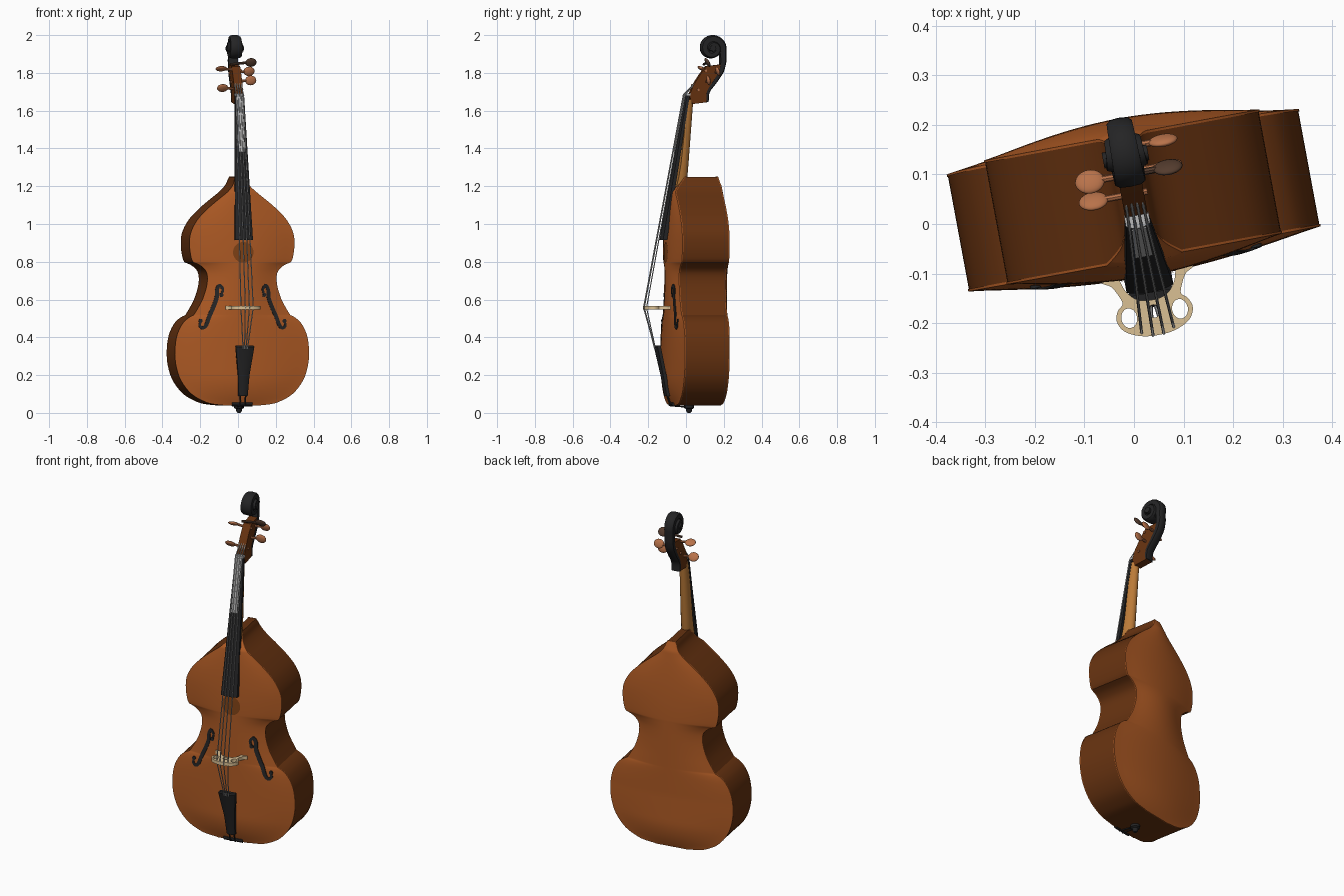
import bpy, bmesh, math
from mathutils import Matrix, Vector

if "Cube" in bpy.data.objects:
    bpy.data.objects.remove(bpy.data.objects["Cube"])

# The instrument is modelled straight (u, v, z), then turned about 10 degrees
TURN = Matrix.Rotation(math.radians(10.5), 4, 'Z') @ Matrix.Translation((0.008, 0, 0))

def colour(name, r, g, b):
    m = bpy.data.materials.new(name)
    m.diffuse_color = [(c / 255 / 12.92 if c < 11 else ((c / 255 + 0.055) / 1.055) ** 2.4)
                       for c in (r, g, b)] + [1]
    m.use_nodes = True
    m.node_tree.nodes["Principled BSDF"].inputs["Base Color"].default_value = m.diffuse_color
    return m

PLATE = colour("varnish orange", 174, 90, 36)
RIB = colour("dark brown", 102, 50, 16)
BLACK = colour("ebony black", 36, 36, 37)
NECK = colour("tan maple", 186, 122, 56)
CREAM = colour("cream wood", 218, 192, 148)
STEEL = colour("string grey", 184, 184, 184)
COPPER = colour("copper brown", 184, 114, 74)
DUSK = colour("dusky brown", 84, 60, 46)
AMBER = colour("deep amber", 128, 66, 22)

def finish(name, bm, mat, angle=40):
    bmesh.ops.recalc_face_normals(bm, faces=bm.faces)
    me = bpy.data.meshes.new(name)
    bm.to_mesh(me)
    bm.free()
    me.materials.append(mat)
    ob = bpy.data.objects.new(name, me)
    bpy.context.collection.objects.link(ob)
    ob.matrix_world = TURN
    bpy.ops.object.select_all(action='DESELECT')
    ob.select_set(True)
    bpy.context.view_layer.objects.active = ob
    bpy.ops.object.shade_smooth_by_angle(angle=math.radians(angle))
    return ob

def loft(name, rings, mat, cap=True, cyclic=True, angle=40):
    bm = bmesh.new()
    vs = [[bm.verts.new(p) for p in r] for r in rings]
    n = len(vs[0])
    for a, b in zip(vs, vs[1:]):
        for i in range(n if cyclic else n - 1):
            j = (i + 1) % n
            bm.faces.new((a[i], a[j], b[j], b[i]))
    if cap:
        bm.faces.new(vs[0])
        bm.faces.new(vs[-1])
    return finish(name, bm, mat, angle)

def spline(pts, n=5, closed=False):
    pts = [Vector(p) for p in pts]
    k, out = len(pts), []
    for i in range(k if closed else k - 1):
        if closed:
            a, b, c, d = (pts[(i + o) % k] for o in (-1, 0, 1, 2))
        else:
            a, b, c, d = pts[max(i - 1, 0)], pts[i], pts[i + 1], pts[min(i + 2, k - 1)]
        for s in range(n):
            t = s / n
            out.append(0.5 * (2 * b + (c - a) * t + (2 * a - 5 * b + 4 * c - d) * t * t
                              + (3 * b - a - 3 * c + d) * t ** 3))
    return out if closed else out + [pts[-1]]

def tube(name, pts, r, mat, sides=8):
    pts = [Vector(p) for p in pts]
    rings = []
    for i, p in enumerate(pts):
        d = (pts[min(i + 1, len(pts) - 1)] - pts[max(i - 1, 0)]).normalized()
        s = d.cross(Vector((0, 1, 0))).normalized()
        q = s.cross(d)
        rings.append([p + r * (s * math.cos(2 * math.pi * k / sides) + q * math.sin(2 * math.pi * k / sides))
                      for k in range(sides)])
    return loft(name, rings, mat)

# Half outline of the body: lower bout, waist, upper bout, as (half width, z)
lower = [(.09, .04), (.15, .046), (.20, .06), (.27, .10), (.326, .17), (.353, .25), (.359, .33),
         (.348, .41), (.32, .47), (.288, .502), (.258, .518)]
waist = [(.258, .518), (.241, .545), (.211, .60), (.191, .66), (.184, .71), (.192, .75),
         (.222, .78), (.26, .797)]
upper = [(.26, .797), (.271, .82), (.28, .88), (.275, .95), (.24, 1.02), (.184, 1.08),
         (.125, 1.13), (.075, 1.17), (.043, 1.205), (.03, 1.235), (.022, 1.25)]
half = spline(lower, 4)[:-1] + spline(waist, 4)[:-1] + spline(upper, 4)

def width(z):
    for a, b in zip(half, half[1:]):
        if a.y <= z <= b.y:
            return a.x + (b.x - a.x) * (z - a.y) / max(b.y - a.y, 1e-6)
    return half[-1].x

def rim(z, side):
    if side > 0:
        return .164 + .014 * max(0, min(1, (z - .35) / .45)) - .014 * max(0, (z - 1.2) / .05)
    return -.07 + .06 * max(0, (z - 1.17) / .08)

def surface(t, z, side):
    e = max(0, min(1, (z - .04) / .16, (1.25 - z) / .45))
    amp = .036 if side < 0 else .034
    return rim(z, side) + side * (0.003 + amp * e * (2 - e) * max(0, 1 - t * t) ** 1.2)

def belly(u, z):
    return surface(u / width(z), z, -1)

# Ribs
outline = [(p.x, p.y) for p in half] + [(-p.x, p.y) for p in reversed(half)]
loft("ribs", [[(u, rim(z, s), z) for u, z in outline] for s in (-1, 1)], RIB, cap=False, angle=30)

# Arched front and back plates with a small lip
COLS = 24
for name, side in (("front_plate", -1), ("back_plate", 1)):
    rows = []
    for k in [0] + list(range(len(half))) + [len(half) - 1]:
        lip = len(rows) in (0, len(half) + 1)
        w, z = half[k]
        zz = z + (-.002 if k == 0 else .002 if k == len(half) - 1 else 0)
        row = []
        for c in [0] + list(range(COLS + 1)) + [COLS]:
            edge = lip or (c in (0, COLS) and len(row) in (0, COLS + 2))
            t = -1 + 2 * c / COLS
            v = rim(z, side) - side * .002 if edge else surface(t, z, side)
            row.append((t * (w + .002), v, zz))
        rows.append(row)
    loft(name, rows, PLATE, cap=False, cyclic=False, angle=50)

# Sound holes: thin curved strips with round ends lying on the belly
for s, name in ((-1, "left_sound_hole"), (1, "right_sound_hole")):
    path = spline([(.115, .625), (.108, .655), (.125, .675), (.138, .65), (.14, .61), (.158, .56),
                   (.18, .51), (.197, .465), (.215, .45), (.23, .462), (.226, .487)], 4)
    rows = []
    for i, p in enumerate(path):
        d = (path[min(i + 1, len(path) - 1)] - path[max(i - 1, 0)]).normalized()
        h = .005 + .006 * math.sin(math.pi * i / (len(path) - 1))
        q = [(p.x - d.y * h * k, p.y + d.x * h * k) for k in (-1, 1)]
        pts = [(s * u, belly(u, z) - .004, z) for u, z in q]
        rows.append(pts + [(a, b + .006, c) for a, b, c in reversed(pts)])
    loft(name, rows, BLACK)
    for u, z in (path[0], path[-1]):
        bm = bmesh.new()
        bmesh.ops.create_cone(bm, cap_ends=True, segments=16, radius1=.011, radius2=.011, depth=.008,
                              matrix=Matrix.Translation((s * u, belly(u, z), z)) @ Matrix.Rotation(math.pi / 2, 4, 'X'))
        finish(name + "_end", bm, BLACK)

# Darker round patch below the end of the fingerboard
loft("belly_patch", [[(r * math.cos(a * math.pi / 16), belly(r * math.cos(a * math.pi / 16), .85 + r * math.sin(a * math.pi / 16)) - .003,
                       .85 + r * math.sin(a * math.pi / 16)) for a in range(32)] for r in (.055, .03, .002)], AMBER, cap=False)

# Neck with a half-round back, and its heel
def neck_ring(z, v, w, d):
    return [(w * math.cos(a * math.pi / 10), v + d * math.sin(a * math.pi / 10), z) for a in range(11)]
loft("neck", [neck_ring(1.17, -.065, .034, .06), neck_ring(1.25, -.046, .033, .052),
              neck_ring(1.32, -.034, .032, .046), neck_ring(1.66, .004, .025, .034)], NECK)

# Fingerboard with a curved face
def board_ring(z, v, w, d):
    return [(w * k / 4, v + .008 * (k / 4) ** 2, z) for k in range(-4, 5)] + [(w, v + d, z), (-w, v + d, z)]
loft("fingerboard", [board_ring(.915, -.142, .048, .03), board_ring(1.68, -.008, .025, .022)], BLACK)
loft("nut", [board_ring(1.68, -.012, .025, .03), board_ring(1.69, -.01, .025, .03)], STEEL)

# Strings, from tailpiece over the bridge to the pegbox
for k in (-1.5, -.5, .5, 1.5):
    crown = .004 * k * k
    tube("string", [(k * .008, -.168, .34), (k * .022, -.229 + crown, .557), (k * .0125, -.015 + crown * .6, 1.685),
                    (k * .011, .05, 1.75)], .003, STEEL, 6)
# Thin grey band where the strings run close together above the upper fingerboard
loft("string_band", [[(s * w, v + d, z) for s, d in ((-1, 0), (1, 0), (1, .003), (-1, .003))]
                     for z, v, w in ((1.38, -.069, .018), (1.68, -.013, .015))], STEEL)

# Bridge: flat cut-out with side and centre openings
right = [(0, .06), (.03, .054), (.05, .032), (.062, .002), (.09, 0), (.092, .01), (.076, .02), (.064, .042),
         (.06, .058), (.072, .07), (.078, .09), (.066, .113), (.035, .128), (0, .132)]
cu = bpy.data.curves.new("bridge", 'CURVE')
cu.dimensions, cu.fill_mode, cu.extrude = '2D', 'BOTH', .01
loops = [spline(right + [(-u, h) for u, h in right[-2:0:-1]], 4, True)]
for cx, cy, rx, ry in ((-.052, .088, .016, .02), (.052, .088, .016, .02), (0, .083, .013, .013)):
    loops.append([(cx + rx * math.cos(a * math.pi / 8), cy + ry * math.sin(a * math.pi / 8)) for a in range(16)])
for pts in loops:
    sp = cu.splines.new('POLY')
    sp.points.add(len(pts) - 1)
    sp.use_cyclic_u = True
    for q, p in zip(sp.points, pts):
        q.co = (p[0], p[1], 0, 1)
tmp = bpy.data.objects.new("bridge_curve", cu)
bpy.context.collection.objects.link(tmp)
me = bpy.data.meshes.new_from_object(tmp.evaluated_get(bpy.context.evaluated_depsgraph_get()))
bpy.data.objects.remove(tmp)
bm = bmesh.new()
bm.from_mesh(me)
bmesh.ops.remove_doubles(bm, verts=bm.verts, dist=1e-5)
bm.transform(Matrix.Translation((0, -.097, .557)) @ Matrix.Rotation(math.pi, 4, 'X'))
finish("bridge", bm, CREAM)

# Tailpiece, tail wires, saddle and end pin
loft("tailpiece", [board_ring(z, v, w, .026) for z, v, w in
                   ((.09, -.118, .024), (.2, -.138, .03), (.32, -.165, .046), (.35, -.172, .05), (.357, -.168, .046))], BLACK)
for s in (-1, 1):
    tube("tail_wire", [(s * .014, -.105, .1), (s * .014, -.084, .038), (s * .008, .015, .03)], .004, BLACK)
tube("saddle", [(-.055, -.076, .046), (.055, -.076, .046)], .011, BLACK)
loft("end_pin", [[(r * math.cos(a * math.pi / 8), .015 + r * math.sin(a * math.pi / 8), z) for a in range(16)]
                 for r, z in ((.008, 0), (.014, .006), (.017, .02), (.026, .026), (.026, .045))], BLACK)

# Pegbox
box = [(.012, 1.68), (.035, 1.735), (.07, 1.79), (.105, 1.835), (.185, 1.845), (.187, 1.81), (.152, 1.755),
       (.112, 1.70), (.112, 1.645), (.03, 1.635)]
loft("pegbox", [[(u, v, z) for v, z in box] for u in (-.023, .023)], RIB)

# Scroll: black strap up the back of the pegbox, curling into a spiral
path = spline([(.112, 1.645), (.116, 1.70), (.155, 1.757), (.187, 1.81), (.198, 1.86)], 4)
strap = len(path)
for i in range(49):
    a = math.radians(-20 + 600 * i / 48)
    r = .064 - .052 * i / 48
    path.append(Vector((.137 + r * math.cos(a), 1.93 + r * math.sin(a))))
rings = []
for i, p in enumerate(path):
    d = (path[min(i + 1, len(path) - 1)] - path[max(i - 1, 0)]).normalized()
    f = max(0, (i - strap) / 48)
    th = .006 + .011 * min(1, i / strap) - .005 * f
    w = .025 + .018 * f
    rings.append([(w * a, p.x + d.y * th * b, p.y - d.x * th * b) for a, b in
                  ((-1, -1), (1, -1), (1, .5), (.7, .9), (0, 1), (-.7, .9), (-1, .5))])
loft("scroll", rings, BLACK)
tube("scroll_core", [(-.024, .137, 1.93), (.024, .137, 1.93)], .05, BLACK, 24)
tube("scroll_eye", [(-.046, .137, 1.93), (.046, .137, 1.93)], .016, BLACK, 16)

# Tuning pegs with flattened oval heads
for s, v, z, tilt, mat in ((-1, .10, 1.822, 65, COPPER), (-1, .06, 1.72, 40, COPPER), (1, .105, 1.76, 10, COPPER),
                           (1, .155, 1.808, 20, COPPER), (1, .10, 1.855, 30, DUSK)):
    tube("peg_shaft", [(-s * .03, v, z - .01), (s * .065, v, z)], .007, mat)
    bm = bmesh.new()
    bmesh.ops.create_uvsphere(bm, u_segments=20, v_segments=12, radius=1,
                              matrix=Matrix.Translation((s * .08, v, z)) @ Matrix.Rotation(math.radians(tilt), 4, 'X')
                              @ Matrix.Diagonal((.03, .01, .026, 1)))
    finish("peg_head", bm, mat, 60)
